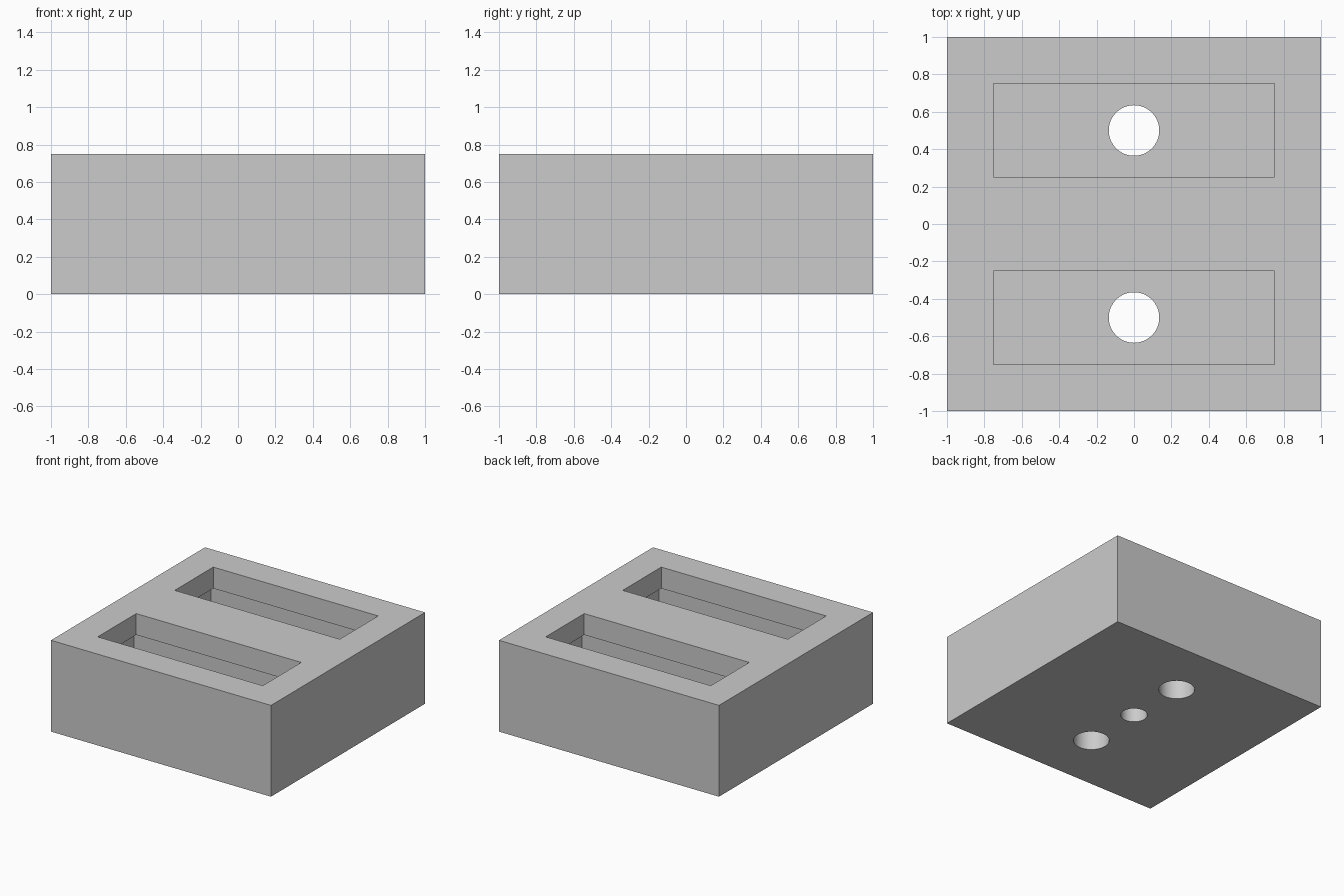
import bpy
import math

default = bpy.data.objects.get("Cube")
if default:
    bpy.data.objects.remove(default, do_unlink=True)

HEIGHT = 0.75
FLOOR = 0.25      # top of the base plate
LIP = 0.575       # underside of the rim around each slot
UNDERCUT = 0.075  # how far each chamber widens below the rim

grey = bpy.data.materials.new("plain grey")
grey.use_nodes = True
grey.diffuse_color = (0.6, 0.6, 0.6, 1)
grey.node_tree.nodes["Principled BSDF"].inputs["Base Color"].default_value = (0.6, 0.6, 0.6, 1)


def box(name, width, depth, bottom, top, y=0):
    bpy.ops.mesh.primitive_cube_add(size=1, location=(0, y, (bottom + top) / 2))
    ob = bpy.context.object
    ob.name = name
    ob.scale = (width, depth, top - bottom)
    bpy.ops.object.transform_apply(location=True, rotation=False, scale=True)
    return ob


def cylinder(name, radius, bottom, top, y=0):
    bpy.ops.mesh.primitive_cylinder_add(vertices=64, radius=radius, depth=top - bottom,
                                        location=(0, y, (bottom + top) / 2))
    bpy.context.object.name = name
    return bpy.context.object


def cut(target, cutter):
    cutter.hide_render = True
    mod = target.modifiers.new("cut", 'BOOLEAN')
    mod.operation = 'DIFFERENCE'
    mod.solver = 'EXACT'
    mod.object = cutter
    bpy.ops.object.select_all(action='DESELECT')
    target.select_set(True)
    bpy.context.view_layer.objects.active = target
    bpy.ops.object.modifier_apply(modifier=mod.name)
    bpy.data.objects.remove(cutter, do_unlink=True)


# Solid block
block = box("slotted_block", 2, 2, 0, HEIGHT)
block.data.materials.append(grey)

# Two undercut slots, each with a hole through the base
for y in (-0.5, 0.5):
    cut(block, box("chamber_cutter", 1.5 + 2 * UNDERCUT, 0.5 + 2 * UNDERCUT, FLOOR, LIP, y))
    cut(block, box("slot_cutter", 1.5, 0.5, LIP - 0.1, HEIGHT + 0.1, y))
    cut(block, cylinder("hole_cutter", 0.135, -0.1, FLOOR + 0.1, y))

# Blind centre hole in the underside
cut(block, cylinder("centre_hole_cutter", 0.1, -0.1, 0.5))

# Round hole walls smooth, all corners sharp
bpy.ops.object.shade_smooth_by_angle(angle=math.radians(30))
